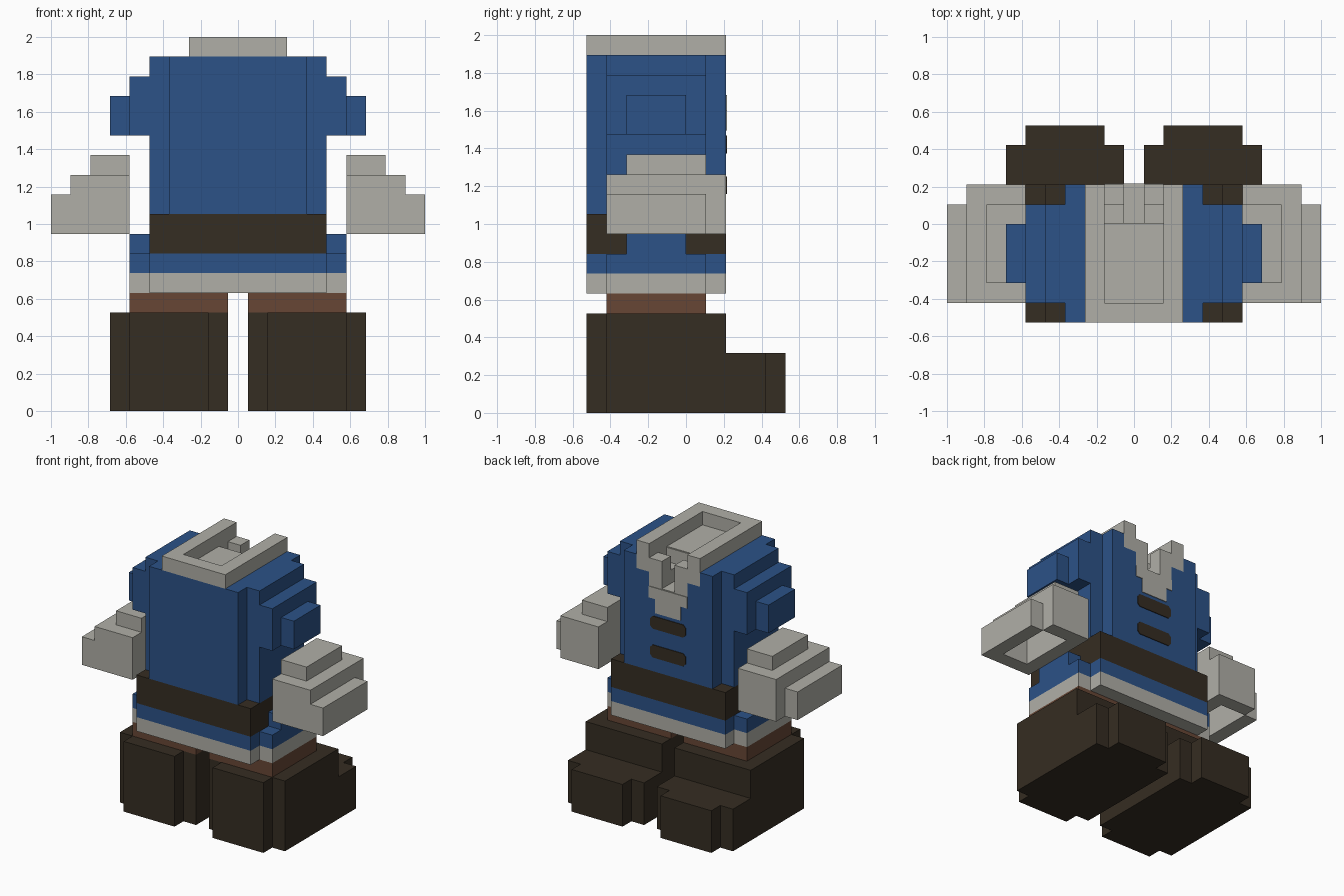
import bpy, bmesh

if "Cube" in bpy.data.objects:
    bpy.data.objects.remove(bpy.data.objects["Cube"], do_unlink=True)

U = 2 / 19      # size of one block
T = 0.05        # thickness of painted plates, in blocks


def material(name, rgb):
    m = bpy.data.materials.new(name)
    m.use_nodes = True
    col = (*rgb, 1)
    m.diffuse_color = col
    m.node_tree.nodes["Principled BSDF"].inputs["Base Color"].default_value = col
    return m


BLUE = material("jacket blue", (0.025, 0.085, 0.245))
PALE = material("wool grey", (0.434, 0.429, 0.386))
DARK = material("dark leather", (0.036, 0.026, 0.016))
BROWN = material("trouser brown", (0.136, 0.062, 0.036))


def rect(x0, x1, y0, y1):
    return [(x0, y0), (x1, y0), (x1, y1), (x0, y1)]


def stepped(x0, x1, y0, y1, front=True):
    """Rectangle with one-block corners cut out; front=False keeps the +y corners."""
    pts = [(x0, y0 + 1), (x0 + 1, y0 + 1), (x0 + 1, y0),
           (x1 - 1, y0), (x1 - 1, y0 + 1), (x1, y0 + 1)]
    if front:
        return pts + [(x1, y1 - 1), (x1 - 1, y1 - 1), (x1 - 1, y1),
                      (x0 + 1, y1), (x0 + 1, y1 - 1), (x0, y1 - 1)]
    return pts + [(x1, y1), (x0, y1)]


def slotted(s):
    """Jacket outline with a neck slot of half width s, open at +y."""
    p = stepped(-4.5, 4.5, -5, 2)
    return p[:9] + [(s, 2), (s, 0), (-s, 0), (-s, 2)] + p[9:]


def build(name, mat, layers, mirror=False):
    """Extrude each (outline, z0, z1) layer; mirror adds the copy at -x."""
    bm = bmesh.new()
    for outline, z0, z1 in layers:
        f = bm.faces.new([bm.verts.new((x * U, y * U, z0 * U)) for x, y in outline])
        ext = bmesh.ops.extrude_face_region(bm, geom=[f], use_keep_orig=True)
        top = [v for v in ext["geom"] if isinstance(v, bmesh.types.BMVert)]
        bmesh.ops.translate(bm, verts=top, vec=(0, 0, (z1 - z0) * U))
    bmesh.ops.recalc_face_normals(bm, faces=bm.faces[:])
    me = bpy.data.meshes.new(name)
    bm.to_mesh(me)
    bm.free()
    me.materials.append(mat)
    ob = bpy.data.objects.new(name, me)
    bpy.context.collection.objects.link(ob)
    if mirror:
        mod = ob.modifiers.new("mirror", 'MIRROR')
        mod.use_axis[0] = True
        mod.use_mirror_merge = False
    return ob


# Boots and legs
build("boots", DARK, [(stepped(0.5, 6.5, -5, 5), 0, 3),
                      (stepped(0.5, 6.5, -5, 2, front=False), 3, 5)], mirror=True)
build("legs", BROWN, [(rect(0.5, 5.5, -4, 1), 5, 6)], mirror=True)

# Jacket skirt, pockets and belt
skirt = stepped(-5.5, 5.5, -5, 2)
build("skirt_trim", PALE, [(skirt, 6, 7)])
build("skirt", BLUE, [(skirt, 7, 8)])
build("hip_pockets", BLUE, [(rect(4.5, 5.5, -3, 0), 8, 9)], mirror=True)
build("belt", DARK, [(rect(-4.5, 4.5, -5, 2), 8, 10)])

# Jacket body with an open neck, and stepped sleeves
build("jacket", BLUE, [(stepped(-4.5, 4.5, -5, 2), 10, 16),
                       (slotted(1.5), 16, 17), (slotted(2.5), 17, 18)])
build("sleeves", BLUE, [(rect(4.5, 5.5, -4, 1), 14, 17),
                        (rect(5.5, 6.5, -3, 0), 14, 16)], mirror=True)

# Collar ring, its drop at the chest, and the lining of the neck
build("collar", PALE, [([(-2.5, -5), (2.5, -5), (2.5, 2), (1.5, 2), (1.5, -4),
                         (-1.5, -4), (-1.5, 2), (-2.5, 2)], 18, 19)])
build("collar_lapels", PALE, [(rect(1.5, 2.5, 0, 2), 17, 18),
                              (rect(0.5, 1.5, 1, 2), 16, 18),
                              (rect(0.5, 1.5, 0, 1), 16, 17)], mirror=True)
build("neck_lining", PALE, [(rect(-1.5, 1.5, -4, 0), 18, 18 + T),
                            (rect(-1.5, 1.5, 0, T), 16, 18),
                            (rect(-0.5, 0.5, T, 2), 16, 16 + T)])
build("collar_point", PALE, [(rect(-1.5, 1.5, 2, 2 + T), 15.2, 16),
                             (rect(-1, 1, 2, 2 + T), 14.2, 15.2)])

# Toggle fasteners with clipped ends
for i, z in enumerate((13.05, 11)):
    toggle = build(f"toggle_{i + 1}", DARK, [(rect(-1.4, 1.4, 2, 2 + T), z, z + 0.9)])
    bm = bmesh.new()
    bm.from_mesh(toggle.data)
    ends = [e for e in bm.edges if abs(e.verts[0].co.y - e.verts[1].co.y) > 1e-4]
    bmesh.ops.bevel(bm, geom=ends, offset=0.2 * U, segments=1, affect='EDGES')
    bm.to_mesh(toggle.data)
    bm.free()

# Mittens, hollow underneath
build("mittens", PALE, [(rect(5.5, 6.5, -4, 2), 9, 11),
                        (rect(8.5, 9.5, -4, 1), 9, 11),
                        (rect(6.5, 8.5, -4, -3), 9, 11),
                        (rect(6.5, 8.5, 1, 2), 9, 11),
                        (rect(5.5, 8.5, -4, 2), 11, 12),
                        (rect(5.5, 7.5, -3, 1), 12, 13)], mirror=True)
